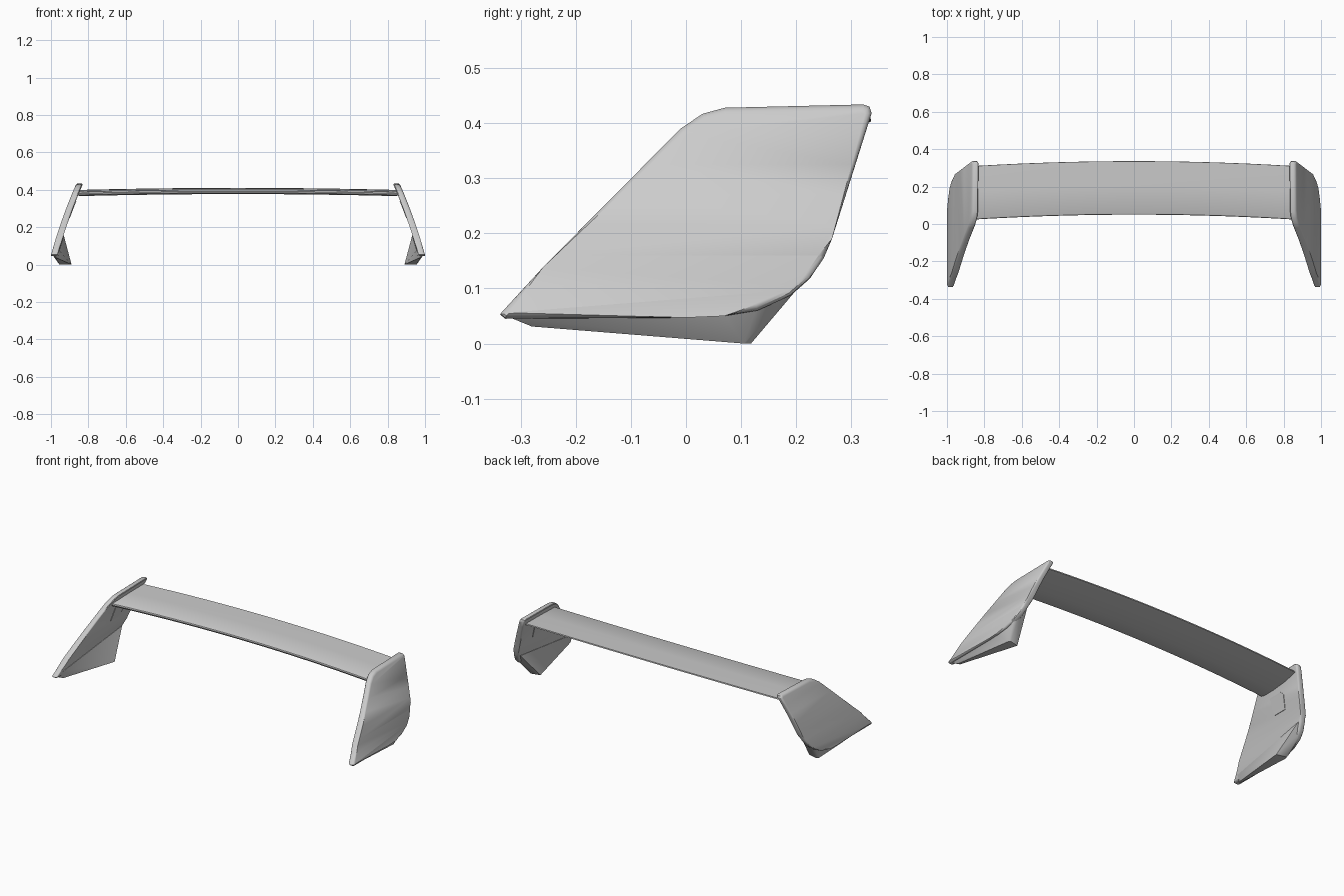
import bpy, bmesh
from mathutils import Vector

cube = bpy.data.objects.get("Cube")
if cube:
    bpy.data.objects.remove(cube)

paint = bpy.data.materials.new("light_grey_paint")
paint.use_nodes = True
GREY = (0.6, 0.6, 0.6, 1)
paint.diffuse_color = GREY
paint.node_tree.nodes["Principled BSDF"].inputs["Base Color"].default_value = GREY

THICK = 0.036


def outer_x(z):
    """Outer surface of the end plate, leaning inward with height."""
    d = z - 0.05
    return 1.0 - 0.27 * d - 0.22 * d * d


def finish(bm, name, mirror=True):
    bmesh.ops.recalc_face_normals(bm, faces=bm.faces)
    mesh = bpy.data.meshes.new(name)
    bm.to_mesh(mesh)
    bm.free()
    obj = bpy.data.objects.new(name, mesh)
    bpy.context.collection.objects.link(obj)
    mesh.materials.append(paint)
    if mirror:
        obj.modifiers.new("mirror", 'MIRROR')
    bpy.ops.object.select_all(action='DESELECT')
    obj.select_set(True)
    bpy.context.view_layer.objects.active = obj
    bpy.ops.object.shade_smooth_by_angle(angle=0.6)
    return obj


def leaning_slab(name, outline, depth, thick, bevel):
    """Slab with a (y, z) outline, rounded, then bent to the plate's lean."""
    bm = bmesh.new()
    rings = [[bm.verts.new((x, y, z)) for y, z in outline]
             for x in (-depth, -depth - thick)]
    caps = [bm.faces.new(r) for r in rings]
    n = len(outline)
    for i in range(n):
        j = (i + 1) % n
        bm.faces.new((rings[0][i], rings[0][j], rings[1][j], rings[1][i]))
    if bevel:
        edges = list({e for f in caps for e in f.edges})
        bmesh.ops.bevel(bm, geom=edges, offset=bevel, segments=3,
                        profile=0.5, affect='EDGES')
    for k in range(1, 7):
        bmesh.ops.bisect_plane(bm, geom=bm.verts[:] + bm.edges[:] + bm.faces[:],
                               plane_co=(0, 0, 0.05 + k * 0.055),
                               plane_no=(0, 0, 1))
    for v in bm.verts:
        v.co.x += outer_x(v.co.z)
    return finish(bm, name)


# End plates with rounded rims
plate_outline = [(-0.338, 0.053), (-0.26, 0.138), (-0.01, 0.39), (0.03, 0.417),
                 (0.07, 0.428), (0.322, 0.434), (0.333, 0.43), (0.337, 0.418),
                 (0.265, 0.19), (0.25, 0.155), (0.225, 0.118), (0.19, 0.087),
                 (0.13, 0.06), (0.07, 0.05), (0, 0.047), (-0.328, 0.045)]
leaning_slab("end_plates", plate_outline, 0, THICK, 0.011)

# Small raised covers on the inner faces
leaning_slab("inner_covers",
             [(0.08, 0.25), (0.08, 0.34), (0.17, 0.34), (0.185, 0.325), (0.165, 0.25)],
             THICK, 0.003, 0)

# Mounting feet: wedges flaring inward below the plates
bm = bmesh.new()
for x, y, z in [(0.89, 0.105, 0), (0.945, 0.118, 0), (0.955, 0.105, 0),
                (0.972, -0.28, 0.031), (0.96, -0.28, 0.031)]:
    bm.verts.new((x, y, z))
for y, z in plate_outline[9:]:
    bm.verts.new((outer_x(z) - 0.012, y * 0.98, z + 0.003))
for y, z in [(0.235, 0.155), (-0.29, 0.075)]:
    bm.verts.new((outer_x(z) - THICK - 0.002, y, z))
hull = bmesh.ops.convex_hull(bm, input=bm.verts[:])
loose = [v for v in bm.verts if not v.link_faces]
bmesh.ops.delete(bm, geom=loose, context='VERTS')
finish(bm, "mounting_feet")

# Arched wing blade swept along x
blade = [(0.0, 0.381), (0.002, 0.388), (0.008, 0.391), (0.15, 0.397),
         (0.285, 0.399), (0.286, 0.392), (0.2, 0.377), (0.1, 0.367),
         (0.03, 0.366), (0.005, 0.372)]
SPAN, STEPS = 0.852, 24
bm = bmesh.new()
sections = []
for i in range(STEPS + 1):
    t = 2 * i / STEPS - 1
    arch = 1 - t * t
    sections.append([bm.verts.new((t * SPAN, 0.024 + 0.026 * arch + y, z + 0.011 * arch))
                     for y, z in blade])
for a, b in zip(sections, sections[1:]):
    for i in range(len(blade)):
        j = (i + 1) % len(blade)
        bm.faces.new((a[i], a[j], b[j], b[i]))
bm.faces.new(sections[0])
bm.faces.new(sections[-1])
finish(bm, "wing_blade", mirror=False)
